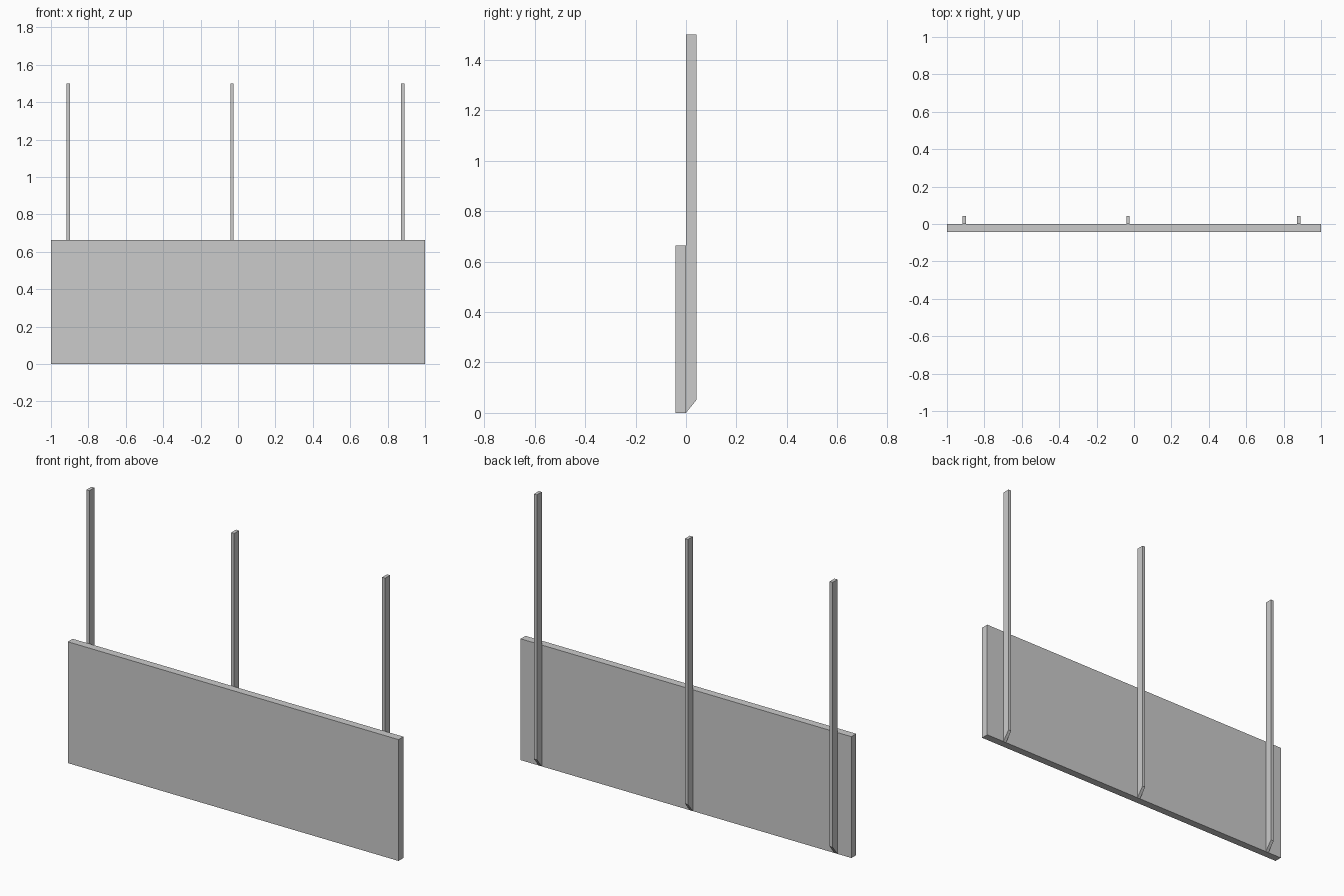
import bpy
import bmesh

if "Cube" in bpy.data.objects:
    bpy.data.objects.remove(bpy.data.objects["Cube"])

DEPTH = 0.042


def extrude_profile(name, profile, x_mid, width):
    """Extrude a (y, z) side profile along x."""
    bm = bmesh.new()
    verts = [bm.verts.new((x_mid - width / 2, y, z)) for y, z in profile]
    face = bm.faces.new(verts)
    result = bmesh.ops.extrude_face_region(bm, geom=[face])
    moved = [g for g in result["geom"] if isinstance(g, bmesh.types.BMVert)]
    bmesh.ops.translate(bm, verts=moved, vec=(width, 0, 0))
    bmesh.ops.recalc_face_normals(bm, faces=bm.faces)
    mesh = bpy.data.meshes.new(name)
    bm.to_mesh(mesh)
    bm.free()
    obj = bpy.data.objects.new(name, mesh)
    bpy.context.collection.objects.link(obj)
    return obj


# Wide front board
extrude_profile("board", [(-DEPTH, 0), (0, 0), (0, 0.663), (-DEPTH, 0.663)], 0, 2.0)

# Tall posts behind it, with a slanted foot
post = [(0, 0), (DEPTH, 0.052), (DEPTH, 1.5), (0, 1.5)]
for side, x in (("left", -0.907), ("middle", -0.032), ("right", 0.881)):
    extrude_profile(side + "_post", post, x, 0.018)
